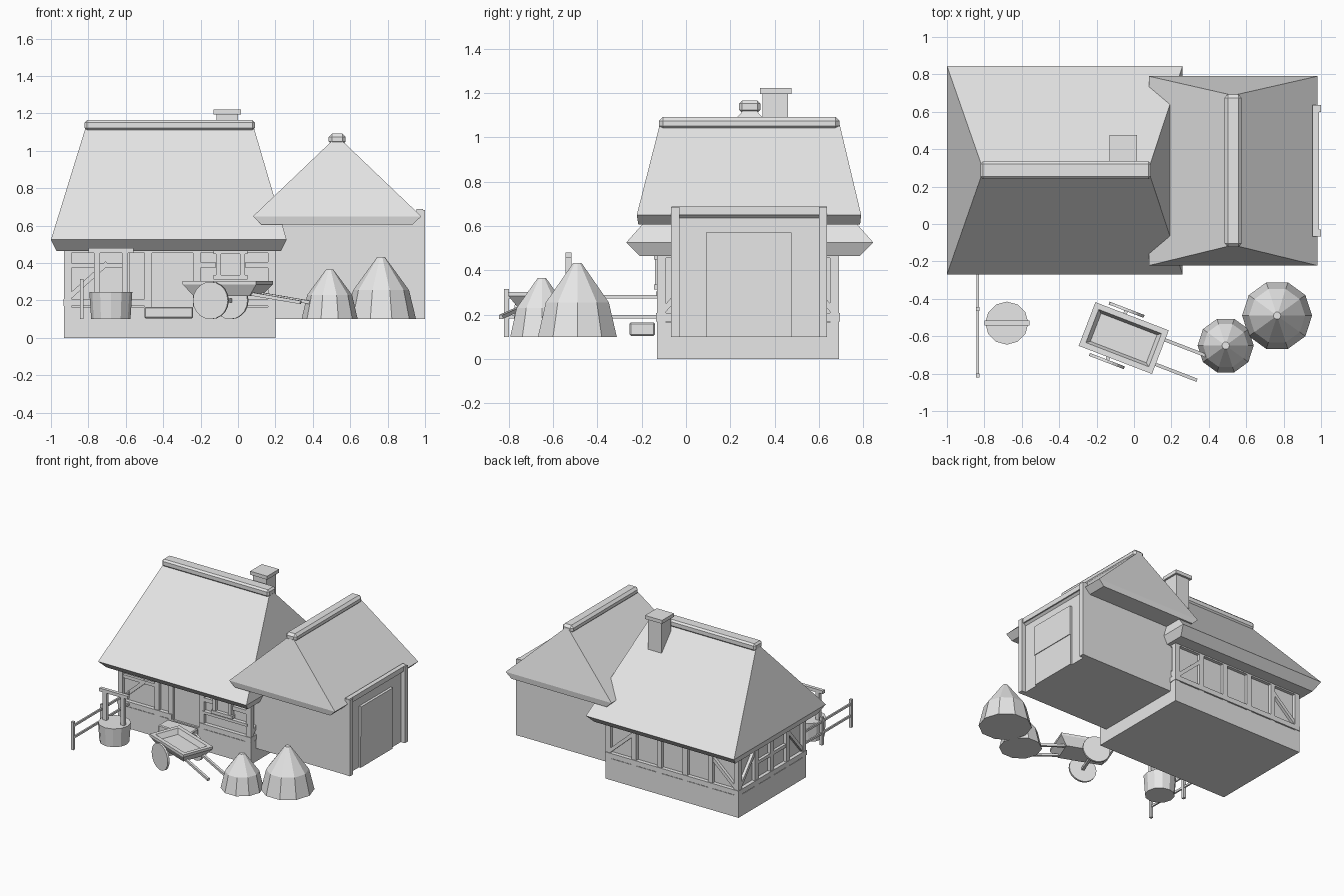
import bpy, bmesh, math
from mathutils import Vector, Matrix

cube = bpy.data.objects.get("Cube")
if cube:
    bpy.data.objects.remove(cube, do_unlink=True)

grey = bpy.data.materials.new("light_grey")
grey.use_nodes = True
COLOUR = (0.8, 0.8, 0.8, 1)
grey.diffuse_color = COLOUR
grey.node_tree.nodes["Principled BSDF"].inputs["Base Color"].default_value = COLOUR


def finish(name, bm, bevel=0):
    bmesh.ops.recalc_face_normals(bm, faces=bm.faces)
    mesh = bpy.data.meshes.new(name)
    bm.to_mesh(mesh)
    bm.free()
    mesh.materials.append(grey)
    ob = bpy.data.objects.new(name, mesh)
    bpy.context.collection.objects.link(ob)
    if bevel:
        mod = ob.modifiers.new("bevel", 'BEVEL')
        mod.width = bevel
        mod.segments = 1
    return ob


def box(name, x, y, z, bevel=0):
    """Box from (min, max) ranges."""
    bm = bmesh.new()
    size = [r[1] - r[0] for r in (x, y, z)]
    mid = Vector([(r[0] + r[1]) / 2 for r in (x, y, z)])
    bmesh.ops.create_cube(bm, size=1, matrix=Matrix.Translation(mid) @ Matrix.Diagonal((*size, 1)))
    return finish(name, bm, bevel)


def beam(name, a, b, w=0.03, h=None):
    """Square timber between two points."""
    a, b = Vector(a), Vector(b)
    d = b - a
    rot = d.to_track_quat('X', 'Z').to_matrix().to_4x4()
    bm = bmesh.new()
    bmesh.ops.create_cube(bm, size=1, matrix=Matrix.Translation((a + b) / 2) @ rot
                          @ Matrix.Diagonal((d.length, w, h or w, 1)))
    return finish(name, bm)


def rings(name, loops):
    """Solid skinned through a stack of equal point loops."""
    bm = bmesh.new()
    vs = [[bm.verts.new(p) for p in loop] for loop in loops]
    n = len(vs[0])
    for lo, hi in zip(vs, vs[1:]):
        for i in range(n):
            j = (i + 1) % n
            bm.faces.new((lo[i], lo[j], hi[j], hi[i]))
    bm.faces.new(vs[0][::-1])
    bm.faces.new(vs[-1])
    return finish(name, bm)


def rect(x0, x1, y0, y1, z):
    return [(x0, y0, z), (x1, y0, z), (x1, y1, z), (x0, y1, z)]


def ngon(cx, cy, r, z, n):
    return [(cx + r * math.cos(2 * math.pi * i / n), cy + r * math.sin(2 * math.pi * i / n), z)
            for i in range(n)]


# House body
box("foundation", (-0.93, 0.20), (-0.13, 0.69), (0, 0.165))
box("house_walls", (-0.905, 0.175), (-0.105, 0.665), (0.16, 0.52))
rings("house_roof", [rect(-0.97, 0.23, -0.21, 0.785, 0.465),
                     rect(-1.0, 0.26, -0.27, 0.845, 0.525),
                     rect(-0.81, 0.08, 0.275, 0.30, 1.14)])
box("house_ridge_cap", (-0.82, 0.09), (0.24, 0.335), (1.11, 1.165), 0.013)
box("chimney", (-0.115, 0), (0.345, 0.46), (0.9, 1.2))
box("chimney_cap", (-0.13, 0.015), (0.333, 0.476), (1.195, 1.222))

# Timber frame: sills, plates, rails and posts on each wall
for side, y0, y1 in (("front", -0.13, -0.10), ("back", 0.66, 0.69)):
    spans = ((-0.93, -0.47), (-0.23, 0.20)) if side == "front" else ((-0.93, 0.20),)
    for s in spans:
        box(side + "_sill", s, (y0 - 0.005, y1 + 0.005), (0.17, 0.208))
    box(side + "_plate", (-0.93, 0.20), (y0, y1), (0.455, 0.49))
    posts = (-0.91, -0.60, -0.48, -0.22, 0.18) if side == "front" else (-0.91, -0.69, -0.475, -0.255, -0.04, 0.18)
    for x in posts:
        box(side + "_post", (x - 0.02, x + 0.02), (y0, y1), (0.165, 0.49))
for side, x in (("left", 0.185), ("right", -0.915)):
    box(side + "_sill", (x - 0.018, x + 0.018), (-0.135, 0.695), (0.17, 0.208))
    box(side + "_plate", (x - 0.015, x + 0.015), (-0.13, 0.69), (0.455, 0.49))
    box(side + "_rail", (x - 0.012, x + 0.012), (0.1, 0.46), (0.32, 0.345))
    for y in (-0.11, 0.09, 0.28, 0.47, 0.67):
        box(side + "_post", (x - 0.015, x + 0.015), (y - 0.02, y + 0.02), (0.165, 0.49))
    for ya, yb in ((-0.10, 0.08), (0.66, 0.48)):
        beam(side + "_brace", (x, ya, 0.22), (x, yb, 0.43), 0.024)
for xa, xb, y in ((-0.90, -0.70, -0.115), (-0.90, -0.70, 0.675), (0.17, -0.03, 0.675)):
    beam("diagonal_brace", (xa, y, 0.22), (xb, y, 0.40), 0.026)
box("front_rail", (-0.90, -0.61), (-0.125, -0.10), (0.375, 0.4))

# Door, step and window
box("house_door", (-0.46, -0.24), (-0.115, -0.10), (0.165, 0.46))
box("door_step", (-0.50, -0.24), (-0.255, -0.14), (0.105, 0.165), 0.006)
box("window_pane", (-0.10, 0.03), (-0.118, -0.10), (0.32, 0.46))
for x in (-0.105, 0.025):
    box("window_jamb", (x - 0.013, x + 0.013), (-0.14, -0.10), (0.32, 0.46))
for z in (0.325, 0.46):
    box("window_ledge", (-0.13, 0.05), (-0.145, -0.10), (z - 0.012, z + 0.012))
for xa, xb in ((-0.22, -0.12), (0.04, 0.18)):
    box("window_rail", (xa, xb), (-0.125, -0.10), (0.375, 0.405))
box("window_sill", (-0.21, 0.17), (-0.135, -0.10), (0.285, 0.305))

# Barn
box("barn_walls", (0.16, 0.965), (-0.065, 0.635), (0.1, 0.64))
rings("barn_roof", [rect(0.125, 0.935, -0.215, 0.785, 0.607),
                    rect(0.08, 0.98, -0.222, 0.79, 0.65),
                    rect(0.52, 0.54, -0.115, 0.69, 1.07)])
box("barn_ridge_cap", (0.484, 0.576), (-0.122, 0.692), (1.032, 1.092), 0.018)
for y in (-0.048, 0.618):
    box("barn_post", (0.955, 1.0), (y - 0.019, y + 0.019), (0.1, 0.685))
box("barn_lintel", (0.955, 0.99), (-0.065, 0.635), (0.65, 0.688))
box("barn_door_lower", (0.96, 0.98), (0.09, 0.475), (0.1, 0.34))
box("barn_door_upper", (0.96, 0.985), (0.09, 0.475), (0.34, 0.57))

# Haystacks
for name, cx, cy, r, mid, top in (("small_haystack", 0.49, -0.65, 0.15, 0.23, 0.365),
                                  ("large_haystack", 0.765, -0.49, 0.187, 0.255, 0.433)):
    rings(name, [ngon(cx, cy, r, 0.1, 10), ngon(cx, cy, r * 0.8, mid, 10),
                 ngon(cx, cy, 0.02, top, 10)])

# Well with posts and a crossbar
rings("well", [ngon(-0.68, -0.53, 0.105, 0.1, 12), ngon(-0.68, -0.53, 0.115, 0.245, 12)])
for x in (-0.755, -0.605):
    box("well_post", (x - 0.016, x + 0.016), (-0.543, -0.517), (0.2, 0.465))
box("well_crossbar", (-0.80, -0.56), (-0.543, -0.517), (0.455, 0.48))

# Fence
for y in (-0.81, -0.455):
    box("fence_post", (-0.846, -0.826), (y - 0.011, y + 0.011), (0.1, 0.315))
for z in (0.19, 0.28):
    box("fence_rail", (-0.842, -0.83), (-0.82, -0.13), (z - 0.008, z + 0.008))

# Handcart, built straight and turned as a whole
place = Matrix.Translation((-0.055, -0.61, 0)) @ Matrix.Rotation(math.radians(-21), 4, 'Z')
L, W = 0.21, 0.125
cart = [rings("cart_tray", [rect(-L + 0.05, L - 0.05, -W + 0.035, W - 0.035, 0.225),
                            rect(-L, L, -W, W, 0.285),
                            rect(-L, L, -W, W, 0.303),
                            rect(-L + 0.03, L - 0.03, -W + 0.03, W - 0.03, 0.303),
                            rect(-L + 0.05, L - 0.05, -W + 0.045, W - 0.045, 0.265)])]
cart.append(beam("cart_axle", (-0.04, -0.15, 0.2), (-0.04, 0.15, 0.2), 0.02))
for s in (-1, 1):
    bm = bmesh.new()
    bmesh.ops.create_cone(bm, cap_ends=True, segments=20, radius1=0.1, radius2=0.1, depth=0.016,
                          matrix=Matrix.Translation((-0.04, s * 0.147, 0.2))
                          @ Matrix.Rotation(math.pi / 2, 4, 'X'))
    cart.append(finish("cart_wheel", bm))
    cart.append(beam("cart_handle", (0.1, s * 0.07, 0.245), (0.445, s * 0.07, 0.19), 0.018))
for ob in cart:
    ob.matrix_world = place @ ob.matrix_world
